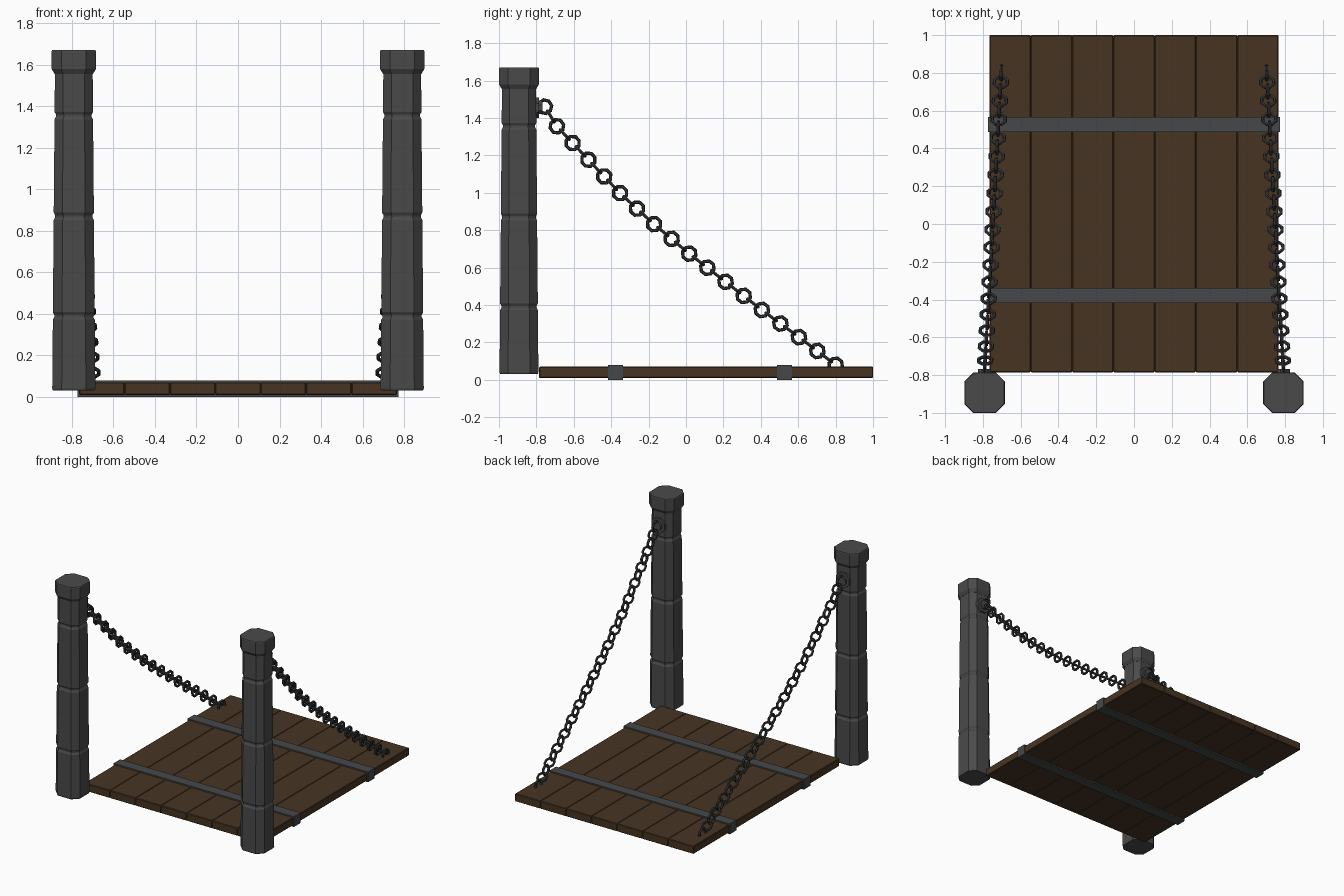
import bpy, bmesh, math
from mathutils import Vector, Matrix

if "Cube" in bpy.data.objects:
    bpy.data.objects.remove(bpy.data.objects["Cube"])


def mat(name, rgb):
    m = bpy.data.materials.new(name)
    m.diffuse_color = (*rgb, 1)
    m.use_nodes = True
    m.node_tree.nodes["Principled BSDF"].inputs["Base Color"].default_value = m.diffuse_color
    return m


STONE = mat("grey stone", (0.068, 0.068, 0.068))
WOOD = mat("brown wood", (0.063, 0.034, 0.016))
IRON = mat("band iron", (0.062, 0.064, 0.067))
CHAIN = mat("dark chain iron", (0.040, 0.041, 0.043))


def finish(name, bm, material):
    bmesh.ops.recalc_face_normals(bm, faces=bm.faces)
    me = bpy.data.meshes.new(name)
    bm.to_mesh(me)
    bm.free()
    me.materials.append(material)
    ob = bpy.data.objects.new(name, me)
    bpy.context.collection.objects.link(ob)
    return ob


def box(name, lo, hi, material, bevel=0):
    bm = bmesh.new()
    lo, hi = Vector(lo), Vector(hi)
    bmesh.ops.create_cube(bm, size=1, matrix=Matrix.Translation((lo + hi) / 2)
                          @ Matrix.Diagonal((*(hi - lo), 1)))
    if bevel:
        bmesh.ops.bevel(bm, geom=bm.edges[:], offset=bevel, segments=1, affect='EDGES')
    return finish(name, bm, material)


def chamfered_loft(name, x, y, stations, material):
    """Stack chamfered-square sections given as (z, half width)."""
    bm = bmesh.new()
    rings = []
    for z, h in stations:
        c = h * 0.56
        pts = [(h, -c), (h, c), (c, h), (-c, h), (-h, c), (-h, -c), (-c, -h), (c, -h)]
        rings.append([bm.verts.new((x + a, y + b, z)) for a, b in pts])
    for r, s in zip(rings, rings[1:]):
        for i in range(8):
            j = (i + 1) % 8
            bm.faces.new((r[i], r[j], s[j], s[i]))
    bm.faces.new(rings[0])
    bm.faces.new(rings[-1])
    return finish(name, bm, material)


def add_link(bm, centre, along, normal, major=0.037, minor=0.0095, sides=8, tube=6):
    """Octagonal chain link lying in the plane of 'along', facing 'normal'."""
    across = normal.cross(along)
    rings = []
    for i in range(sides):
        a = math.tau * (i + 0.5) / sides
        out = along * math.cos(a) + across * math.sin(a)
        rings.append([bm.verts.new(centre + out * (major + minor * math.cos(math.tau * k / tube))
                                   + normal * minor * math.sin(math.tau * k / tube))
                      for k in range(tube)])
    for i in range(sides):
        r, s = rings[i], rings[(i + 1) % sides]
        for k in range(tube):
            n = (k + 1) % tube
            bm.faces.new((r[k], s[k], s[n], r[n]))


# Deck planks
N, X0, W = 7, -0.765, 1.53 / 7
for i in range(N):
    box(f"plank_{i + 1}", (X0 + i * W, -0.785, 0.01), (X0 + (i + 1) * W, 1.0, 0.07), WOOD, 0.004)

# Iron bands wrapped around the deck
for name, y in (("front_band", -0.378), ("back_band", 0.527)):
    box(name, (-0.772, y - 0.04, 0.0), (0.772, y + 0.04, 0.08), IRON)

# Chain path seen from the side (y, z)
PATH = [(-0.755, 1.46), (-0.69, 1.355), (-0.525, 1.18), (-0.355, 1.0), (-0.18, 0.84),
        (0.01, 0.68), (0.21, 0.525), (0.41, 0.37), (0.615, 0.22), (0.80, 0.08)]
LINKS = 35


def path_points(side):
    pts = [Vector((side * (0.79 - 0.088 * (y + 0.755) / 1.555), y, z)) for y, z in PATH]
    lens = [(b - a).length for a, b in zip(pts, pts[1:])]
    result = []
    for i in range(LINKS):
        d, k = sum(lens) * i / (LINKS - 1), 0
        while k < len(lens) - 1 and d > lens[k]:
            d -= lens[k]
            k += 1
        result.append(pts[k].lerp(pts[k + 1], d / lens[k]))
    return result


SEAMS = [0.39, 0.87, 1.355]
for label, side in (("left", -1), ("right", 1)):
    px, py = side * 0.791, -0.893

    # Tapered post with grooves between its stone blocks
    def width(z):
        return 0.104 - 0.013 * (z - 0.03) / 1.53

    st = [(0.03, 0.100), (0.04, width(0.04))]
    for z in SEAMS:
        w = width(z)
        st += [(z - 0.018, w), (z - 0.005, w - 0.007), (z + 0.005, w - 0.007), (z + 0.018, w)]
    st += [(1.56, width(1.56))]
    chamfered_loft(label + "_post", px, py, st, STONE)

    # Flared cap
    chamfered_loft(label + "_post_cap", px, py,
                   [(1.555, 0.092), (1.58, 0.107), (1.665, 0.107), (1.67, 0.104)], STONE)

    # Octagonal mounting plate with a raised boss
    bm = bmesh.new()
    for r, y0, y1 in ((0.06, -0.82, -0.785), (0.038, -0.80, -0.768)):
        bmesh.ops.create_cone(
            bm, cap_ends=True, segments=8, radius1=r, radius2=r, depth=y1 - y0,
            matrix=Matrix.Translation((px, (y0 + y1) / 2, 1.455))
            @ Matrix.Rotation(math.pi / 2, 4, 'X') @ Matrix.Rotation(math.pi / 8, 4, 'Z'))
    finish(label + "_chain_plate", bm, IRON)

    # Chain of alternating links
    bm = bmesh.new()
    pts = path_points(side)
    for i, p in enumerate(pts):
        along = (pts[min(i + 1, LINKS - 1)] - pts[max(i - 1, 0)]).normalized()
        up = Vector((1, 0, 0)).cross(along).normalized()
        flat = along.cross(up).normalized()
        add_link(bm, p, along, flat if i % 2 == 0 else up)
    finish(label + "_chain", bm, CHAIN)
